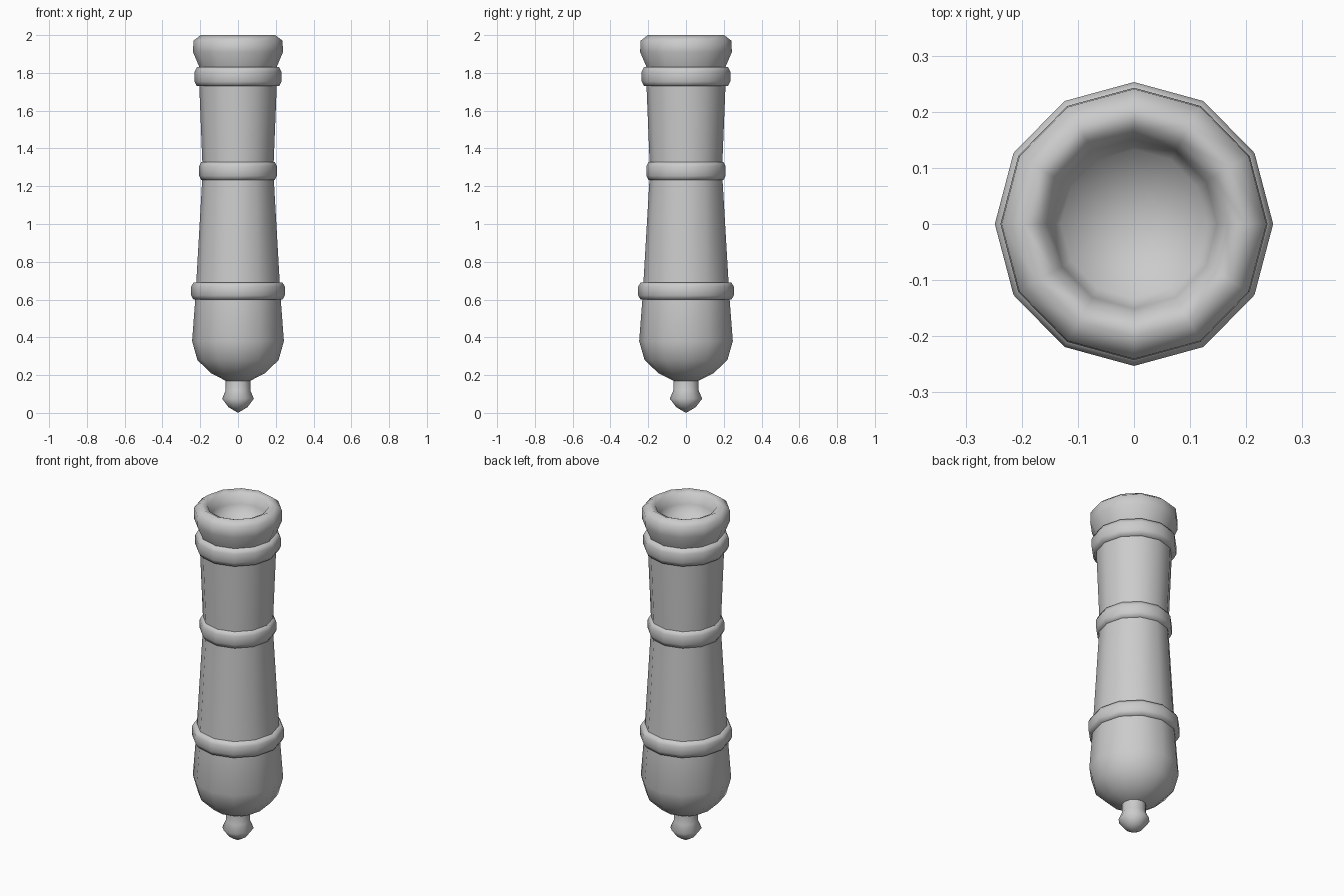
import bpy
import bmesh
from math import cos, sin, tau

cube = bpy.data.objects.get("Cube")
if cube:
    bpy.data.objects.remove(cube)

SIDES = 12
DEPTH_SCALE = 1.02  # barrel is slightly deeper than wide

iron = bpy.data.materials.new("grey_iron")
iron.use_nodes = True
GREY = (0.6, 0.6, 0.6, 1)
iron.diffuse_color = GREY
iron.node_tree.nodes["Principled BSDF"].inputs["Base Color"].default_value = GREY


def lathe(name, profile):
    """Turn (radius, height) points, listed bottom to top on the outside, about z."""
    bm = bmesh.new()
    rows = []
    for r, z in profile:
        if r == 0:
            rows.append([bm.verts.new((0, 0, z))] * SIDES)
        else:
            rows.append([bm.verts.new((r * cos(tau * i / SIDES),
                                       r * sin(tau * i / SIDES) * DEPTH_SCALE, z))
                         for i in range(SIDES)])
    for low, high in zip(rows, rows[1:]):
        for i in range(SIDES):
            j = (i + 1) % SIDES
            corners = dict.fromkeys((low[i], low[j], high[j], high[i]))
            bm.faces.new(list(corners)).smooth = True
    mesh = bpy.data.meshes.new(name)
    bm.to_mesh(mesh)
    bm.free()
    mesh.materials.append(iron)
    obj = bpy.data.objects.new(name, mesh)
    bpy.context.collection.objects.link(obj)
    return obj


def band(name, z, height, inner, outer):
    """Raised ring with chamfered edges."""
    h, c = height / 2, height * 0.24
    lathe(name, [(inner, z - h), (outer - 0.012, z - h), (outer, z - h + c),
                 (outer, z + h - c), (outer - 0.012, z + h), (inner, z + h)])


# Rounded breech and tapering barrel
lathe("breech", [(0, 0.165), (0.065, 0.17), (0.143, 0.21), (0.215, 0.28),
                 (0.243, 0.38), (0.225, 0.62)])
lathe("lower_barrel", [(0.225, 0.62), (0.187, 1.28)])
lathe("upper_barrel", [(0.187, 1.28), (0.207, 1.78)])

# Knob under the breech
lathe("breech_knob", [(0, 0), (0.05, 0.03), (0.084, 0.075), (0.065, 0.12), (0.065, 0.18)])

# Reinforcing bands
band("breech_band", 0.645, 0.09, 0.21, 0.248)
band("middle_band", 1.28, 0.096, 0.175, 0.206)
band("muzzle_band", 1.78, 0.1, 0.19, 0.23)

# Flared muzzle with rounded lip and shallow bore
lathe("muzzle", [(0.2, 1.82), (0.238, 1.91), (0.236, 1.97), (0.198, 2.0),
                 (0.165, 1.985), (0.148, 1.93), (0.13, 1.88), (0, 1.85)])
